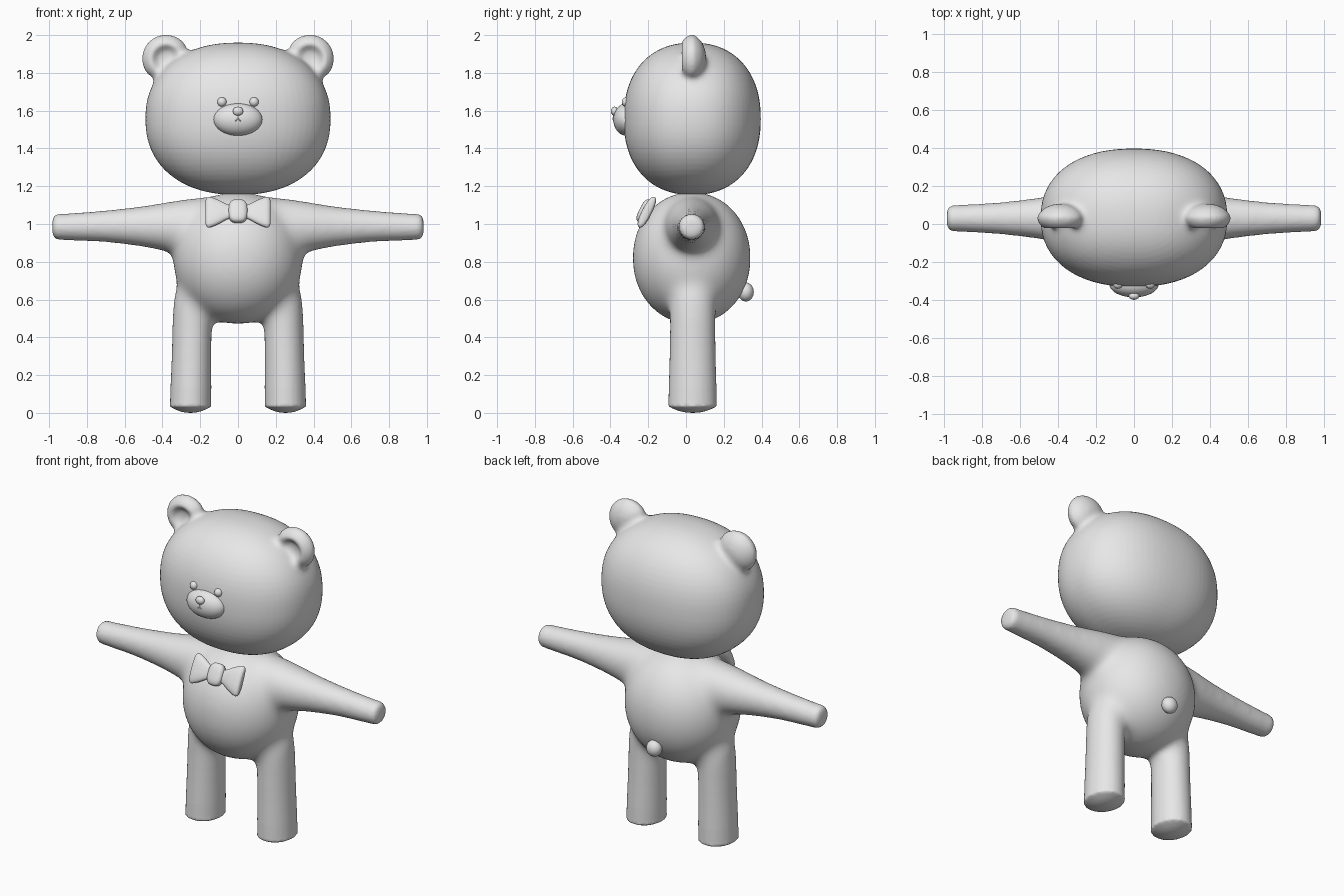
import bpy, bmesh, math
from mathutils import Vector, Matrix

cube = bpy.data.objects.get("Cube")
if cube:
    bpy.data.objects.remove(cube)

GREY = (0.8, 0.8, 0.8, 1)
mat = bpy.data.materials.new("plain_grey")
mat.use_nodes = True
mat.diffuse_color = GREY
bsdf = mat.node_tree.nodes["Principled BSDF"]
bsdf.inputs["Base Color"].default_value = GREY
bsdf.inputs["Roughness"].default_value = 0.6


def power_radius(v, n):
    return sum(abs(c) ** n for c in v) ** (1 / n)


def blob(bm, center, radii, n=2.0, segments=32):
    """Ellipsoid, squarer as n grows."""
    verts = bmesh.ops.create_uvsphere(bm, u_segments=segments, v_segments=segments // 2, radius=1)["verts"]
    for v in verts:
        d = v.co / power_radius(v.co, n)
        v.co = Vector(center) + Vector([c * r for c, r in zip(d, radii)])


def loft(bm, axis, sections, segments=32, n=2.0, steps=5):
    """Skin smooth oval sections (center, radius_u, radius_v) along an axis."""
    rows = [Vector((*c, ru, rv)) for c, ru, rv in sections]
    path = []
    for i in range(len(rows) - 1):
        a, b, c, d = rows[max(i - 1, 0)], rows[i], rows[i + 1], rows[min(i + 2, len(rows) - 1)]
        for k in range(steps):
            t = k / steps
            path.append(b + (c - a) * (t / 2) + (a * 2 - b * 5 + c * 4 - d) * (t * t / 2)
                        + (b * 3 - a - c * 3 + d) * (t ** 3 / 2))
    path.append(rows[-1])
    iu, iv = [i for i in range(3) if i != axis]
    rings = []
    for p in path:
        ring = []
        for k in range(segments):
            a = math.tau * k / segments
            u, w = math.cos(a), math.sin(a)
            r = power_radius((u, w), n)
            co = Vector(p[:3])
            co[iu] += p[3] * u / r
            co[iv] += p[4] * w / r
            ring.append(bm.verts.new(co))
        rings.append(ring)
    for r0, r1 in zip(rings, rings[1:]):
        for k in range(segments):
            j = (k + 1) % segments
            bm.faces.new((r0[k], r0[j], r1[j], r1[k]))
    bm.faces.new(rings[0])
    bm.faces.new(rings[-1])


def finish(name, bm, matrix=None):
    if matrix:
        bm.transform(matrix)
    bmesh.ops.recalc_face_normals(bm, faces=bm.faces[:])
    me = bpy.data.meshes.new(name)
    bm.to_mesh(me)
    bm.free()
    me.materials.append(mat)
    me.polygons.foreach_set("use_smooth", [True] * len(me.polygons))
    ob = bpy.data.objects.new(name, me)
    bpy.context.collection.objects.link(ob)
    return ob


def fuse(ob, voxel, passes, weight):
    """Merge the shells into one skin and soften the joints where weight is high."""
    mod = ob.modifiers.new("fuse", 'REMESH')
    mod.mode = 'VOXEL'
    mod.voxel_size = voxel
    mod.use_smooth_shade = True
    deps = bpy.context.evaluated_depsgraph_get()
    me = bpy.data.meshes.new_from_object(ob.evaluated_get(deps))
    ob.modifiers.clear()
    bm = bmesh.new()
    bm.from_mesh(me)
    marked = [(weight(v.co), v) for v in bm.verts]
    for i in range(passes):
        soft = [v for w, v in marked if w > i / passes]
        if soft:
            bmesh.ops.smooth_vert(bm, verts=soft, factor=0.5, use_axis_x=True, use_axis_y=True, use_axis_z=True)
    for f in bm.faces:
        f.smooth = True
        f.material_index = 0
    bm.to_mesh(me)
    bm.free()
    me.materials.clear()
    me.materials.append(mat)
    ob.data = me


def clamp(x):
    return max(0.0, min(1.0, x))


# body: torso, arms and legs in one skin
bm = bmesh.new()
blob(bm, (0, 0.03, 0.82), (0.345, 0.315, 0.352), 2.05, 48)
for s in (-1, 1):
    arm = [(0.1, 1.0, 0.15), (0.25, 0.99, 0.147), (0.36, 0.985, 0.136), (0.5, 0.987, 0.112),
           (0.7, 0.988, 0.086), (0.88, 0.985, 0.071), (0.95, 0.985, 0.067), (0.973, 0.985, 0.055),
           (0.982, 0.985, 0.03), (0.983, 0.985, 0.002)]
    loft(bm, 0, [((s * x, 0.03, z), r, r) for x, z, r in arm])
    leg = [(0.0, 0.004), (0.004, 0.04), (0.018, 0.08), (0.036, 0.109), (0.05, 0.109), (0.3, 0.107),
           (0.5, 0.107), (0.62, 0.1), (0.75, 0.06)]
    loft(bm, 2, [((s * (0.252 - 0.02 * z), 0.035, z), r, r * 1.17) for z, r in leg])
body = finish("body", bm)
fuse(body, 0.012, 50, lambda p: clamp(0.04 + (p.z - 0.15) / 0.3) * clamp(0.04 + (0.85 - abs(p.x)) / 0.35))

# head with dished ears
HEAD, HEAD_R, HEAD_N = Vector((0, 0.033, 1.557)), (0.49, 0.363, 0.403), 2.25
bm = bmesh.new()
blob(bm, HEAD, HEAD_R, HEAD_N, 72)
for s in (-1, 1):
    ear = [(0.107, 0.004), (0.1, 0.05), (0.078, 0.095), (0.04, 0.126), (0.005, 0.118), (-0.02, 0.092),
           (-0.022, 0.074), (-0.008, 0.057), (0.006, 0.035), (0.008, 0.003)]
    loft(bm, 1, [((s * 0.381, y, 1.875), r, r) for y, r in ear])


def ear_joint(p):
    d = p - HEAD
    gap = abs(power_radius([c / r for c, r in zip(d, HEAD_R)], HEAD_N) - 1)
    near = (Vector((abs(p.x), p.y, p.z)) - Vector((0.381, 0.04, 1.875))).length
    return max(0.1, clamp(1.2 - gap / 0.12) * clamp((0.24 - near) / 0.08))


head = finish("head", bm)
fuse(head, 0.01, 20, ear_joint)

# face
def part(name, center, radii, n=2.0):
    bm = bmesh.new()
    blob(bm, center, radii, n)
    return finish(name, bm)


part("muzzle", (0, -0.315, 1.553), (0.13, 0.07, 0.086))
part("nose", (0, -0.378, 1.597), (0.028, 0.02, 0.024))
for s, side in ((-1, "right"), (1, "left")):
    part(side + "_eye", (s * 0.085, -0.316, 1.646), (0.025, 0.024, 0.025))

# mouth: short stem with two small strokes
strokes = [((0, -0.381, 1.58), (0, -0.386, 1.557))]
strokes += [((0, -0.386, 1.557), (s * 0.014, -0.384, 1.546)) for s in (-1, 1)]
curve = bpy.data.curves.new("mouth", 'CURVE')
curve.dimensions = '3D'
curve.bevel_depth = 0.003
curve.use_fill_caps = True
for a, b in strokes:
    spline = curve.splines.new('POLY')
    spline.points.add(1)
    spline.points[0].co = (*a, 1)
    spline.points[1].co = (*b, 1)
curve.materials.append(mat)
bpy.context.collection.objects.link(bpy.data.objects.new("mouth", curve))

# tail
part("tail", (0, 0.317, 0.64), (0.048, 0.042, 0.05))

# bow tie, leaning back against the chest
lean = Matrix.Translation((0, -0.214, 1.066)) @ Matrix.Rotation(math.radians(-27), 4, 'X')
bm = bmesh.new()
blob(bm, (0, -0.004, 0), (0.05, 0.03, 0.066), 3)
finish("bow_knot", bm, lean)
for s, side in ((-1, "right"), (1, "left")):
    wing = [(0.02, 0.016, 0.035), (0.055, 0.018, 0.042), (0.1, 0.024, 0.068), (0.145, 0.026, 0.088),
            (0.163, 0.022, 0.086), (0.171, 0.014, 0.07), (0.173, 0.002, 0.03)]
    bm = bmesh.new()
    loft(bm, 0, [((s * x, 0.05 * x, 0), ry, rz) for x, ry, rz in wing], n=2.4)
    finish(side + "_bow_wing", bm, lean)
